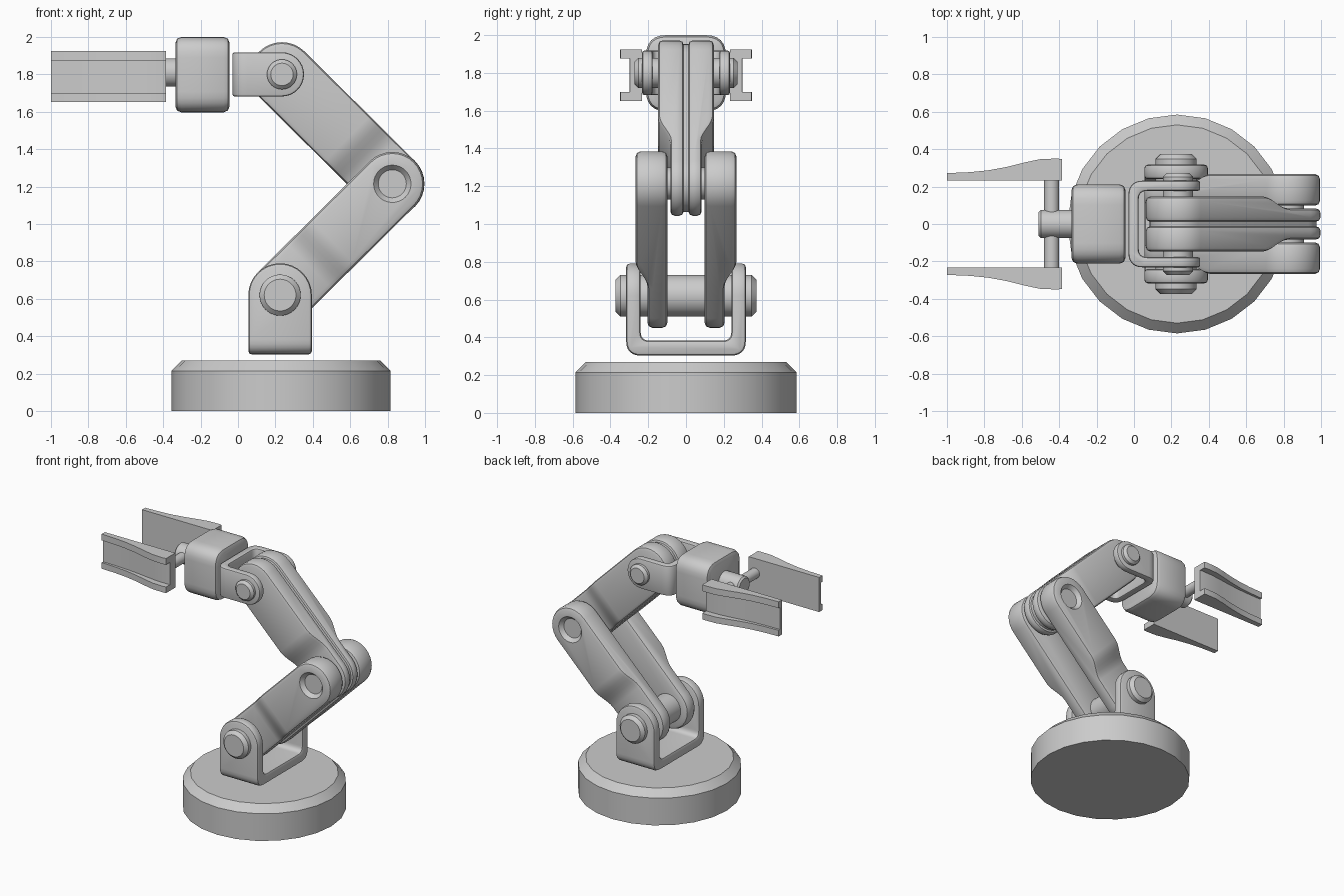
import bpy, bmesh, math
from mathutils import Vector

cube = bpy.data.objects.get("Cube")
if cube:
    bpy.data.objects.remove(cube, do_unlink=True)

SHOULDER = Vector((0.225, 0.62))
ELBOW = Vector((0.825, 1.215))
WRIST = Vector((0.235, 1.8))
X, Y, Z = 0, 1, 2


# ---- 2D profile helpers ----
def stadium(a, b, r, n=16):
    a, b = Vector(a), Vector(b)
    start = math.atan2(b.y - a.y, b.x - a.x) - math.pi / 2
    pts = []
    for centre, offset in ((b, 0), (a, math.pi)):
        for i in range(n + 1):
            t = start + offset + math.pi * i / n
            pts.append(centre + r * Vector((math.cos(t), math.sin(t))))
    return pts


def fillet(pts, radii, n=6):
    out = []
    for i, p in enumerate(pts):
        p, r = Vector(p), radii[i]
        if not r:
            out.append(p)
            continue
        a = p + (Vector(pts[i - 1]) - p).normalized() * r
        b = p + (Vector(pts[(i + 1) % len(pts)]) - p).normalized() * r
        for k in range(n + 1):
            t = k / n
            out.append(a * (1 - t) ** 2 + p * 2 * t * (1 - t) + b * t * t)
    return out


def u_profile(half, wall, base, floor, end):
    inner = half - wall
    pts = [(-half, end), (-half, base), (half, base), (half, end),
           (inner, end), (inner, base + floor), (-inner, base + floor), (-inner, end)]
    return fillet(pts, (0, 0.08, 0.08, 0, 0, 0.045, 0.045, 0))


# ---- 3D helpers ----
def loft(name, rings):
    bm = bmesh.new()
    loops = [[bm.verts.new(v) for v in ring] for ring in rings]
    n = len(loops[0])
    for lo, hi in zip(loops, loops[1:]):
        for i in range(n):
            j = (i + 1) % n
            bm.faces.new((lo[i], lo[j], hi[j], hi[i]))
    bm.faces.new(loops[0])
    bm.faces.new(loops[-1])
    bmesh.ops.recalc_face_normals(bm, faces=bm.faces)
    mesh = bpy.data.meshes.new(name)
    bm.to_mesh(mesh)
    bm.free()
    ob = bpy.data.objects.new(name, mesh)
    bpy.context.collection.objects.link(ob)
    return ob


def lift(p, axis, h):
    v = list(p)
    v.insert(axis, h)
    return v


def prism(name, pts, axis, lo, hi):
    return loft(name, [[lift(p, axis, h) for p in pts] for h in (lo, hi)])


def turned(name, centre, axis, profile, sides=32):
    """Stack of circles given as (position, radius) along an axis."""
    ring = [(math.cos(math.tau * i / sides), math.sin(math.tau * i / sides)) for i in range(sides)]
    return loft(name, [[lift((centre[0] + r * c, centre[1] + r * s), axis, h)
                        for c, s in ring] for h, r in profile])


def pin(name, centre, axis, lo, hi, r, edge=0.02):
    return turned(name, centre, axis,
                  [(lo, r - edge), (lo + edge, r), (hi - edge, r), (hi, r - edge)])


def apply(ob, kind, **settings):
    bpy.ops.object.select_all(action='DESELECT')
    bpy.context.view_layer.objects.active = ob
    ob.select_set(True)
    mod = ob.modifiers.new(kind, kind)
    for key, value in settings.items():
        setattr(mod, key, value)
    bpy.ops.object.modifier_apply(modifier=mod.name)


def boolean(ob, cutter, operation):
    cutter.hide_render = True
    apply(ob, 'BOOLEAN', object=cutter, operation=operation, solver='EXACT')
    bpy.data.objects.remove(cutter, do_unlink=True)


def bevel(ob, width, segments=2):
    apply(ob, 'BEVEL', width=width, segments=segments, limit_method='ANGLE',
          angle_limit=math.radians(35))


def mirror(ob):
    apply(ob, 'MIRROR', use_axis=(False, True, False), use_mirror_merge=False)


def arm(name, start, end, r, profile, edge, recess=None):
    """Round-ended link whose thickness follows a profile of (along, y)."""
    length = (end - start).length
    ob = prism(name, profile(length), Z, -r - 0.1, r + 0.1)
    boolean(ob, prism("cutter", stadium((0, 0), (length, 0), r), Y, -1, 1), 'INTERSECT')
    bevel(ob, edge)
    if recess:
        boolean(ob, turned("cutter", (length, 0), Y, recess), 'DIFFERENCE')
    mirror(ob)
    place(ob, start, end)
    return ob


def place(ob, start, end):
    d = end - start
    ob.location = (start.x, 0, start.y)
    ob.rotation_euler.y = -math.atan2(d.y, d.x)


def taper(inner, near, far, d0, d1):
    """Outline that eases from thickness near to far between d0 and d1."""
    def outline(length):
        pts = [(-0.3, inner), (length + 0.3, inner), (length + 0.3, far)]
        for i in range(6, -1, -1):
            t = i / 6
            pts.append((d0 + (d1 - d0) * t, near + (far - near) * t * t * (3 - 2 * t)))
        return pts + [(-0.3, near)]
    return outline


parts = []

# Round base with chamfered rim
parts.append(turned("base", (0.23, 0), Z, [(0, 0.585), (0.215, 0.585), (0.27, 0.53)], 24))

# Shoulder bracket and pin
bracket = prism("shoulder_bracket", u_profile(0.317, 0.077, 0.303, 0.08, 1), X, -0.2, 0.6)
boolean(bracket, prism("cutter", stadium(SHOULDER, (SHOULDER.x, 0), 0.17), Y, -1, 1), 'INTERSECT')
bevel(bracket, 0.018)
parts.append(bracket)
parts.append(pin("shoulder_pin", SHOULDER, Y, -0.373, 0.373, 0.11, 0.025))

# Lower arm: mirrored pair of plates with dished elbow caps
parts.append(arm("lower_arm_plates", SHOULDER, ELBOW, 0.17,
                 taper(0.098, 0.205, 0.267, 0.22, 0.4), 0.028,
                 [(0.237, 0.075), (0.267, 0.1), (0.3, 0.1)]))
parts.append(pin("elbow_pin", ELBOW, Y, -0.12, 0.12, 0.085, 0.01))

# Upper arm: mirrored halves around a thin core
parts.append(arm("upper_arm_halves", ELBOW, WRIST, 0.172,
                 taper(0.012, 0.083, 0.147, 0.15, 0.34), 0.024))
core = prism("upper_arm_core", stadium((0, 0), ((WRIST - ELBOW).length, 0), 0.152), Y, -0.03, 0.03)
place(core, ELBOW, WRIST)
parts.append(core)

# Wrist bracket and pin
outline = [(y, x) for x, y in u_profile(0.232, 0.055, -0.03, 0.055, 0.6)]
wrist = prism("wrist_bracket", outline, Z, 1.5, 2.1)
boolean(wrist, prism("cutter", stadium((-0.5, WRIST.y), WRIST, 0.118), Y, -1, 1), 'INTERSECT')
bevel(wrist, 0.012)
parts.append(wrist)
parts.append(pin("wrist_pin", WRIST, Y, -0.272, 0.272, 0.08))

# Hand block, rod and crossbar
square = [(-0.212, 1.597), (0.212, 1.597), (0.212, 2.0), (-0.212, 2.0)]
hand = prism("hand_block", fillet(square, [0.11] * 4), X, -0.335, -0.045)
bevel(hand, 0.032)
parts.append(hand)
parts.append(pin("hand_rod", (0, 1.81), X, -0.51, -0.3, 0.076, 0.012))
parts.append(pin("finger_crossbar", (-0.44, 1.81), Y, -0.25, 0.25, 0.04, 0.005))

# Mirrored fingers: outward-facing channels of web plus two flanges
curve = [(-0.385, 0.115), (-0.41, 0.118), (-0.5, 0.115), (-0.58, 0.098), (-0.68, 0.073),
         (-0.78, 0.055), (-0.88, 0.045), (-1.0, 0.04)]
for name, lo, hi, depth in (("finger_webs", 1.7, 1.875, 0.57),
                            ("finger_upper_flanges", 1.875, 1.925, 1),
                            ("finger_lower_flanges", 1.652, 1.7, 1)):
    pts = [(-1.0, 0.232), (-0.385, 0.232)] + [(x, 0.232 + y * depth) for x, y in curve]
    finger = prism(name, pts, Z, lo, hi)
    mirror(finger)
    parts.append(finger)

# Smooth shading with crisp edges
bpy.ops.object.select_all(action='DESELECT')
for ob in parts:
    ob.select_set(True)
bpy.context.view_layer.objects.active = parts[0]
bpy.ops.object.shade_smooth_by_angle(angle=math.radians(35))
